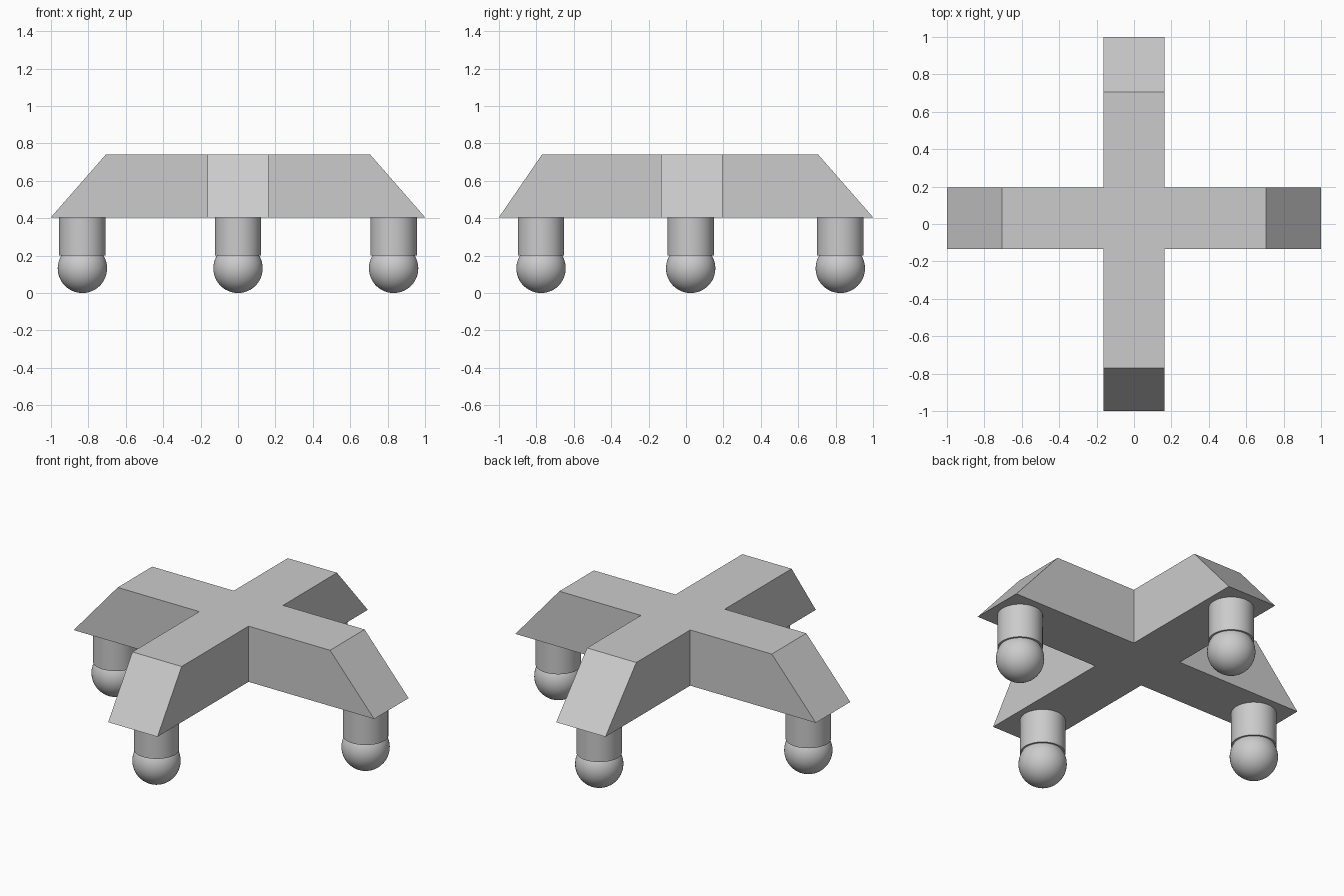
import bpy, bmesh

if "Cube" in bpy.data.objects:
    bpy.data.objects.remove(bpy.data.objects["Cube"])

Z_LOW, Z_TOP = 0.405, 0.74     # underside and top of the cross
HALF = 0.164                   # half width of each arm
CY = 0.03                      # y of the side arms' centre line


def outline(x_end, y_front, y_back):
    """Counter-clockwise outline of the cross for given arm ends."""
    lo, hi = CY - HALF, CY + HALF
    return [(-HALF, y_front), (HALF, y_front), (HALF, lo), (x_end, lo),
            (x_end, hi), (HALF, hi), (HALF, y_back), (-HALF, y_back),
            (-HALF, hi), (-x_end, hi), (-x_end, lo), (-HALF, lo)]


# Cross-shaped body with sloping arm ends
bm = bmesh.new()
low = [bm.verts.new((x, y, Z_LOW)) for x, y in outline(1, -1, 1)]
top = [bm.verts.new((x, y, Z_TOP)) for x, y in outline(0.707, -0.77, 0.707)]
bm.faces.new(top)
bm.faces.new(low[::-1])
for i in range(12):
    j = (i + 1) % 12
    bm.faces.new((low[i], low[j], top[j], top[i]))
mesh = bpy.data.meshes.new("cross_body")
bm.to_mesh(mesh)
bm.free()
bpy.context.collection.objects.link(bpy.data.objects.new("cross_body", mesh))


def smooth(name):
    bpy.context.object.name = name
    bpy.ops.object.shade_smooth_by_angle()


# Round legs with ball feet, one under each arm
for side, x, y in (("left", -0.832, 0.025), ("right", 0.832, 0.025),
                   ("front", 0, -0.775), ("back", 0, 0.825)):
    bpy.ops.mesh.primitive_cylinder_add(vertices=48, radius=0.124, depth=Z_LOW - 0.2,
                                        location=(x, y, (Z_LOW + 0.2) / 2))
    smooth(side + "_leg")
    bpy.ops.mesh.primitive_uv_sphere_add(segments=48, ring_count=24, radius=0.132,
                                         location=(x, y, 0.132))
    smooth(side + "_foot")
